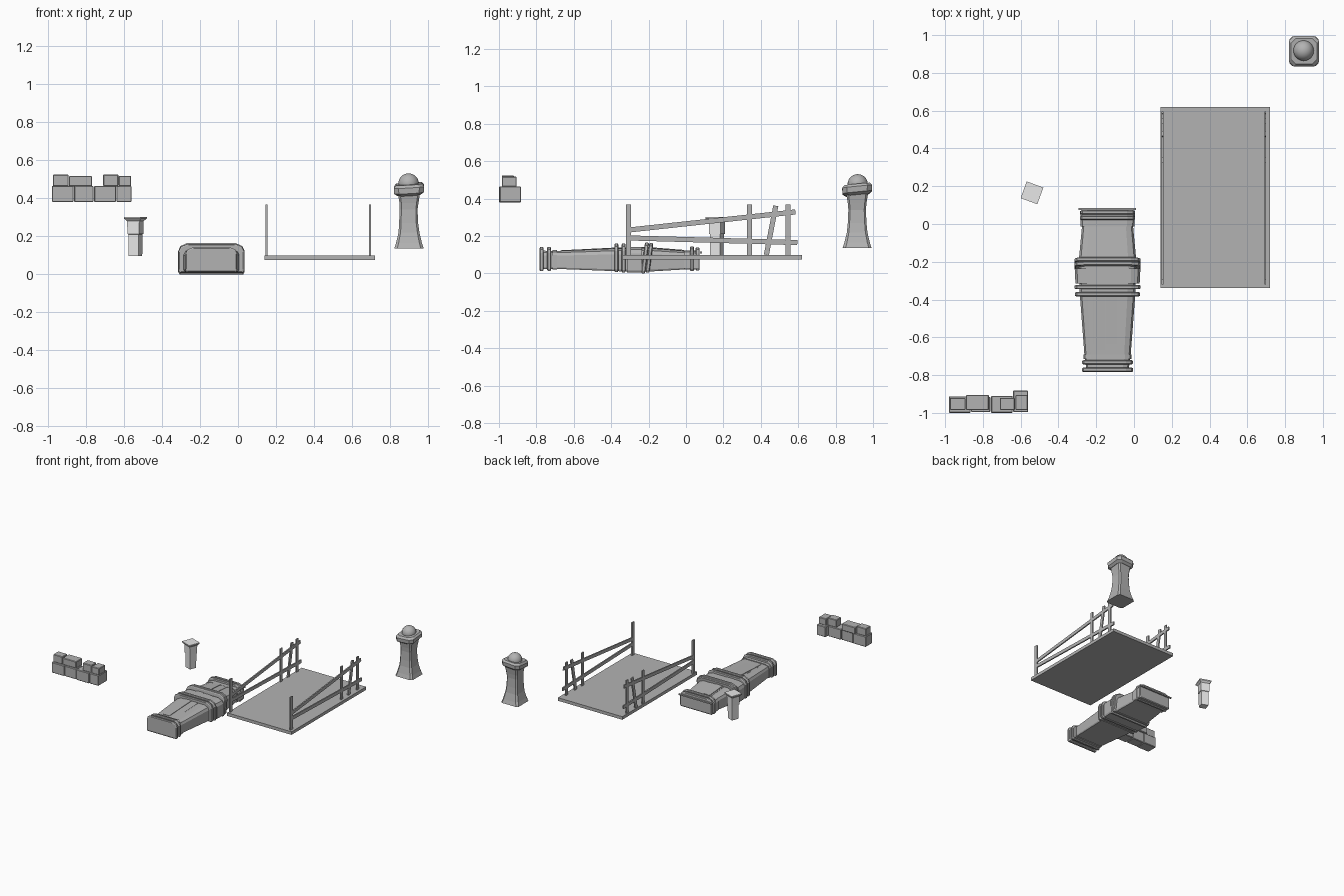
import bpy, bmesh, math
from mathutils import Matrix, Vector

cube = bpy.data.objects.get("Cube")
if cube:
    bpy.data.objects.remove(cube, do_unlink=True)


def material(name, value):
    m = bpy.data.materials.new(name)
    m.use_nodes = True
    col = (value, value, value, 1)
    m.diffuse_color = col
    m.node_tree.nodes["Principled BSDF"].inputs["Base Color"].default_value = col
    return m


GREY = material("stone grey", 0.45)
PALE = material("pale grey", 0.8)


def finish(name, bm, mat=GREY):
    bmesh.ops.recalc_face_normals(bm, faces=bm.faces[:])
    mesh = bpy.data.meshes.new(name)
    bm.to_mesh(mesh)
    bm.free()
    mesh.materials.append(mat)
    ob = bpy.data.objects.new(name, mesh)
    bpy.context.collection.objects.link(ob)
    return ob


def box(name, lo, hi, mat=GREY, bevel=0):
    lo, hi = Vector(lo), Vector(hi)
    bm = bmesh.new()
    bmesh.ops.create_cube(bm, size=1, matrix=Matrix.Translation((lo + hi) / 2)
                          @ Matrix.Diagonal((*(hi - lo), 1)))
    if bevel:
        bmesh.ops.bevel(bm, geom=bm.edges[:], offset=bevel, segments=1, affect='EDGES')
    return finish(name, bm, mat)


def loft(name, rings, mat=GREY):
    bm = bmesh.new()
    loops = [[bm.verts.new(p) for p in ring] for ring in rings]
    n = len(loops[0])
    for a, b in zip(loops, loops[1:]):
        for i in range(n):
            j = (i + 1) % n
            bm.faces.new((a[i], a[j], b[j], b[i]))
    bm.faces.new(loops[0])
    bm.faces.new(loops[-1])
    return finish(name, bm, mat)


def square(center, half, z, turn=0, cut=0, tilt=(0, 0)):
    """Horizontal square ring with optional cut corners and tilt."""
    pts = []
    for k in range(4):
        corners = [(half, -half + cut), (half, half - cut)] if cut else [(half, half)]
        for x, y in corners:
            p = Matrix.Rotation(turn + k * math.pi / 2, 2) @ Vector((x, y))
            pts.append((center[0] + p.x, center[1] + p.y,
                        z + p.x * tilt[0] + p.y * tilt[1]))
    return pts


# Broken stone wall: lower and upper courses
lower = [(-.98, -.865, -.912), (-.863, -.76, -.915), (-.757, -.642, -.91), (-.64, -.56, -.882)]
for i, (x0, x1, back) in enumerate(lower):
    box(f"wall_lower_stone_{i}", (x0, -1 + .004 * (i % 2), .38), (x1, back, .465), bevel=.004)
upper = [(-.975, -.892, .525, -.92), (-.89, -.768, .518, -.905),
         (-.71, -.63, .525, -.92), (-.628, -.562, .518, -.905)]
for i, (x0, x1, top, back) in enumerate(upper):
    box(f"wall_upper_stone_{i}", (x0, -.985, .463), (x1, back, top), bevel=.004)

# Small pale post with a flat cap
c, turn = (-.54, .165), math.radians(-20)
loft("small_post_shaft", [square(c, h, z, turn) for h, z in
     [(.028, .095), (.029, .21), (.033, .212), (.034, .285)]], PALE)
loft("small_post_cap", [square(c, h, z, turn) for h, z in
     [(.034, .28), (.047, .293), (.047, .302)]], PALE)

# Stone gate pillar with a tilted cap and a ball
p = (.9, .915)
loft("gate_pillar_shaft", [square((p[0] + dx, p[1]), h, z, cut=h * .2) for h, z, dx in
     [(.078, .135, 0), (.068, .165, 0), (.055, .22, 0), (.05, .27, -.002),
      (.047, .34, -.002), (.05, .375, 0), (.058, .425, 0)]])
loft("gate_pillar_cap", [square(p, h, z, cut=.025, tilt=(.06, .1)) for h, z in
     [(.06, .418), (.078, .432), (.08, .462), (.068, .476)]])
bm = bmesh.new()
bmesh.ops.create_uvsphere(bm, u_segments=24, v_segments=16, radius=.054,
                          matrix=Matrix.Translation((.898, .918, .477)))
for f in bm.faces:
    f.smooth = True
finish("gate_pillar_ball", bm)

# Bridge deck
box("bridge_deck", (.14, -.34, .075), (.72, .62, .1))


def beam(name, x, a, b, width):
    """Flat plank in the yz plane, cut by its end points."""
    a, b = Vector(a), Vector(b)
    d = (b - a).normalized() * width / 2
    n = Vector((-d.y, d.x))
    prof = [a + n, a - n, b - n, b + n]
    loft(name, [[(x + s, q.x, q.y) for q in prof] for s in (-.005, .005)])


# Bridge railings, the same on both sides
for side, x in (("right", .15), ("left", .695)):
    for i, (y0, y1, top) in enumerate([(-.308, -.308, .368), (.34, .34, .368),
                                      (.43, .48, .362), (.545, .545, .368)]):
        beam(f"railing_post_{side}_{i}", x, (y0, .1), (y1, top), .027)
    beam(f"railing_upper_{side}", x, (-.31, .232), (.585, .329), .027)
    beam(f"railing_lower_{side}", x, (-.31, .19), (.595, .165), .027)

CX = -.14


def arch(y, w, zb, zt, lean=0):
    """Coffin cross-section: flat base, upright sides, softened top."""
    h = zt - zb
    half = [(w * .96, 0), (w, h * .08), (w, h * .74), (w * .93, h * .9), (w * .72, h)]
    pts = half + [(-x, z) for x, z in reversed(half)]
    return [(CX + x, y + lean * (z / h - .5), zb + z) for x, z in pts]


# Coffin body, widest at the shoulders
loft("coffin_body", [arch(*s) for s in
     [(-.77, .112, .025, .122), (-.70, .122, .025, .12), (-.37, .147, .012, .134),
      (-.2, .153, .01, .136), (0, .134, .022, .12), (.072, .13, .022, .118)]])
loft("coffin_shoulder_sleeve", [arch(*s) for s in
     [(-.315, .17, .006, .142), (-.235, .174, .006, .142)]])
loft("coffin_foot_collar", [arch(*s) for s in
     [(-.715, .127, .02, .126), (-.69, .127, .02, .126)]])
loft("coffin_head_collar", [arch(*s) for s in
     [(-.012, .143, .02, .124), (.068, .145, .02, .124)]])
box("coffin_head_lip", (-.293, .074, .108), (.01, .085, .118))

# Rounded bands around the coffin
bands = [(-.772, .136, .012, .142, 0), (-.732, .134, .014, .142, 0),
         (-.372, .173, .008, .16, 0), (-.334, .175, .006, .16, 0),
         (-.219, .175, 0, .165, .02), (-.196, .174, .006, .163, .02),
         (.032, .146, .012, .145, 0), (.062, .144, .016, .14, 0)]
for i, (y, w, zb, zt, lean) in enumerate(bands):
    t = .011
    loft(f"coffin_band_{i}", [arch(y + dy, w - r, zb + r, zt - r, lean) for dy, r in
         [(-t, .006), (-t * .6, 0), (t * .6, 0), (t, .006)]])

# Lid planks that follow the slope of the body
for i, (x0, x1, lift) in enumerate([(-.205, -.15, .005), (-.148, -.09, .002),
                                    (-.218, -.208, .002)]):
    spine = [(-.67, .119), (-.37, .134), (-.2, .136), (-.012, .121)]
    loft(f"coffin_lid_plank_{i}", [[(x0, y, z - .006), (x1, y, z - .006),
                                    (x1, y, z + lift), (x0, y, z + lift)] for y, z in spine])

# Panel framed in the foot end
box("coffin_foot_panel", (-.245, -.78, .035), (-.035, -.768, .112))
